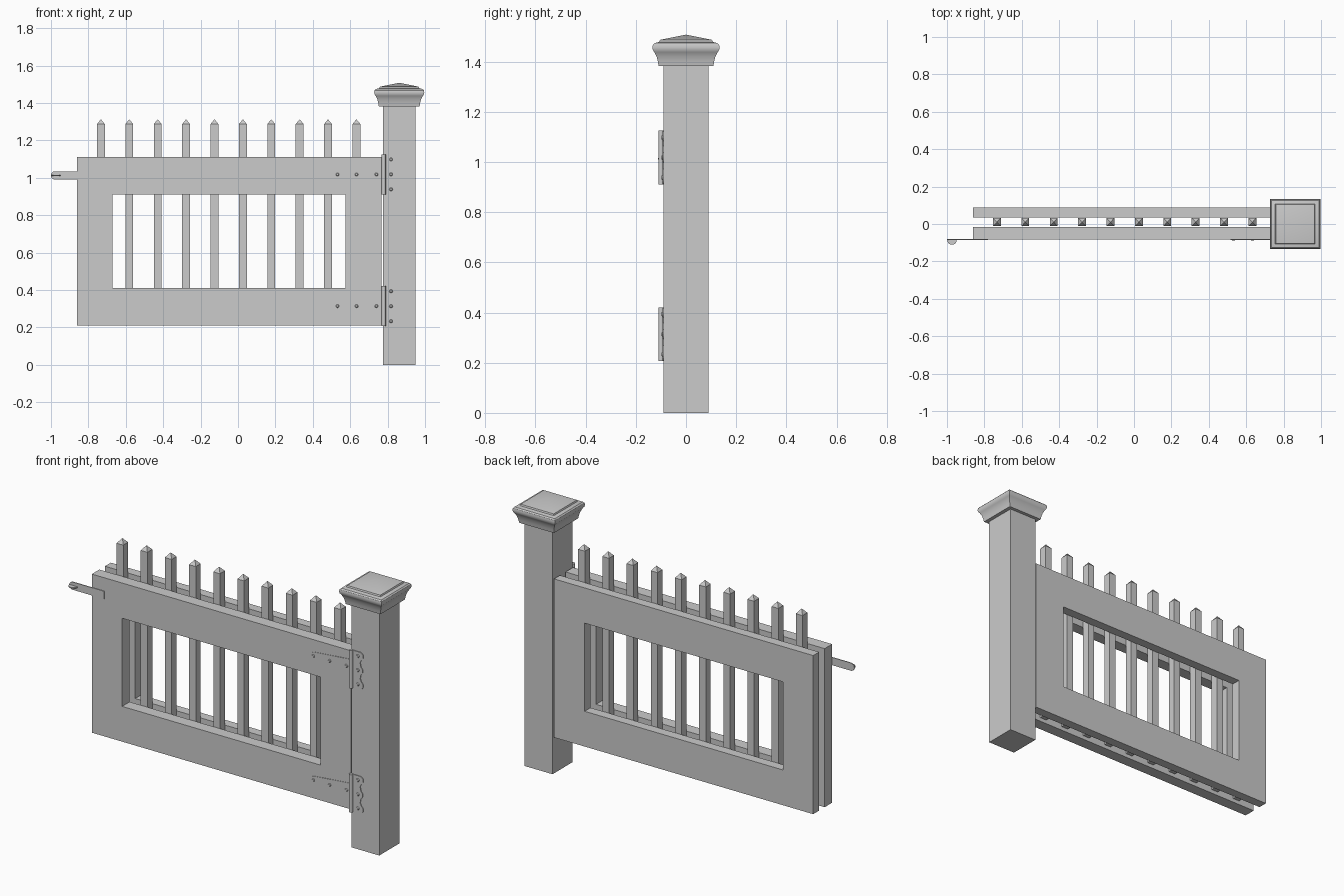
import bpy, bmesh, math
from mathutils import Matrix, Vector

if "Cube" in bpy.data.objects:
    bpy.data.objects.remove(bpy.data.objects["Cube"])


def make_object(name, bm, smooth=False):
    bmesh.ops.recalc_face_normals(bm, faces=bm.faces[:])
    mesh = bpy.data.meshes.new(name)
    bm.to_mesh(mesh)
    bm.free()
    ob = bpy.data.objects.new(name, mesh)
    bpy.context.collection.objects.link(ob)
    if smooth:
        bpy.context.view_layer.objects.active = ob
        ob.select_set(True)
        bpy.ops.object.shade_smooth_by_angle(angle=math.radians(30))
        ob.select_set(False)
    return ob


def box(name, x0, x1, y0, y1, z0, z1):
    bm = bmesh.new()
    m = Matrix.Translation(((x0 + x1) / 2, (y0 + y1) / 2, (z0 + z1) / 2))
    bmesh.ops.create_cube(bm, size=1, matrix=m @ Matrix.Diagonal((x1 - x0, y1 - y0, z1 - z0, 1)))
    return make_object(name, bm)


def square_stack(name, cx, cy, profile, tip, smooth=False):
    """Square rings (half x, half y, z) closed by a pyramid tip."""
    bm = bmesh.new()
    rings = [[bm.verts.new((cx + sx * hx, cy + sy * hy, z))
              for sx, sy in ((-1, -1), (1, -1), (1, 1), (-1, 1))] for hx, hy, z in profile]
    bm.faces.new(rings[0])
    for a, b in zip(rings, rings[1:]):
        for i in range(4):
            j = (i + 1) % 4
            bm.faces.new((a[i], a[j], b[j], b[i]))
    apex = bm.verts.new((cx, cy, tip))
    for i in range(4):
        bm.faces.new((rings[-1][i], rings[-1][(i + 1) % 4], apex))
    return make_object(name, bm, smooth)


def plate(name, outline, origin, u, v, depth):
    """Flat outline in the u, v plane, extruded along depth."""
    bm = bmesh.new()
    o, u, v = Vector(origin), Vector(u), Vector(v)
    face = bm.faces.new([bm.verts.new(o + u * a + v * b) for a, b in outline])
    ext = bmesh.ops.extrude_face_region(bm, geom=[face], use_keep_orig=True)
    moved = [e for e in ext["geom"] if isinstance(e, bmesh.types.BMVert)]
    bmesh.ops.translate(bm, verts=moved, vec=Vector(depth))
    return make_object(name, bm)


def arc(cx, cy, r, a0, a1, n=6):
    return [(cx + r * math.cos(math.radians(a0 + (a1 - a0) * i / n)),
             cy + r * math.sin(math.radians(a0 + (a1 - a0) * i / n))) for i in range(n + 1)]


def screw(name, x, y, z):
    bm = bmesh.new()
    m = Matrix.Translation((x, y, z)) @ Matrix.Rotation(math.pi / 2, 4, 'X')
    bmesh.ops.create_cone(bm, cap_ends=True, segments=12, radius1=0.010, radius2=0.006,
                          depth=0.005, matrix=m)
    return make_object(name, bm, True)


# Post with moulded cap
box("post", 0.775, 0.95, -0.09, 0.09, 0, 1.39)
cap = [(0.109, 1.382), (0.112, 1.40), (0.117, 1.42), (0.126, 1.438), (0.132, 1.446), (0.134, 1.458),
       (0.132, 1.468), (0.126, 1.474), (0.107, 1.479), (0.104, 1.487)]
square_stack("post_cap", 0.862, 0, [(w, w, z) for w, z in cap], 1.508, True)

# Front and back frames: two rails and two stiles each
for side, y0, y1 in (("front", -0.082, -0.015), ("back", 0.035, 0.088)):
    box(side + "_top_rail", -0.86, 0.767, y0, y1, 0.91, 1.11)
    box(side + "_bottom_rail", -0.86, 0.767, y0, y1, 0.21, 0.41)
    box(side + "_latch_stile", -0.86, -0.67, y0, y1, 0.41, 0.91)
    box(side + "_hinge_stile", 0.575, 0.767, y0, y1, 0.41, 0.91)

# Pointed pickets sandwiched between the frames
for i in range(10):
    square_stack(f"picket_{i + 1}", -0.733 + 0.1518 * i, 0.01,
                 [(0.021, 0.022, 0.23), (0.021, 0.022, 1.287)], 1.313)

# Hinges: tapered strap, lobed post leaf, barrel and screws
for level, z in (("top", 1.018), ("bottom", 0.314)):
    strap = [(0.775, -0.045), (0.775, 0.045)] + arc(0.54, 0, 0.024, 95, 265)
    plate(level + "_hinge_strap", strap, (0, -0.08, z), (1, 0, 0), (0, 0, 1), (0, -0.0045, 0))
    leaf = ([(0.775, -0.105), (0.83, -0.105)] + arc(0.83, -0.083, 0.022, -80, 60)
            + [(0.832, -0.045)] + arc(0.827, 0, 0.022, -60, 60) + [(0.832, 0.045)]
            + arc(0.83, 0.083, 0.022, -60, 80) + [(0.83, 0.105), (0.775, 0.105)])
    plate(level + "_hinge_leaf", leaf, (0, -0.088, z), (1, 0, 0), (0, 0, 1), (0, -0.006, 0))
    bm = bmesh.new()
    bmesh.ops.create_cone(bm, cap_ends=True, segments=16, radius1=0.011, radius2=0.011,
                          depth=0.214, matrix=Matrix.Translation((0.779, -0.099, z)))
    make_object(level + "_hinge_barrel", bm, True)
    for k, x in enumerate((0.532, 0.634, 0.74)):
        screw(f"{level}_strap_screw_{k + 1}", x, -0.086, z)
    for k, dz in enumerate((-0.08, 0, 0.08)):
        screw(f"{level}_leaf_screw_{k + 1}", 0.818, -0.096, z + dz)

# Latch: round-ended bar with a small thumb tab
bar = [(-0.78, -0.022), (-0.78, 0.022)] + arc(-0.978, 0, 0.022, 90, 270, 10)
plate("latch_bar", bar, (0, -0.081, 1.013), (1, 0, 0), (0, 0, 1), (0, -0.005, 0))
plate("latch_tab", arc(-0.973, -0.086, 0.025, 180, 360, 10), (0, 0, 1.010),
      (1, 0, 0), (0, 1, 0), (0, 0, 0.006))
